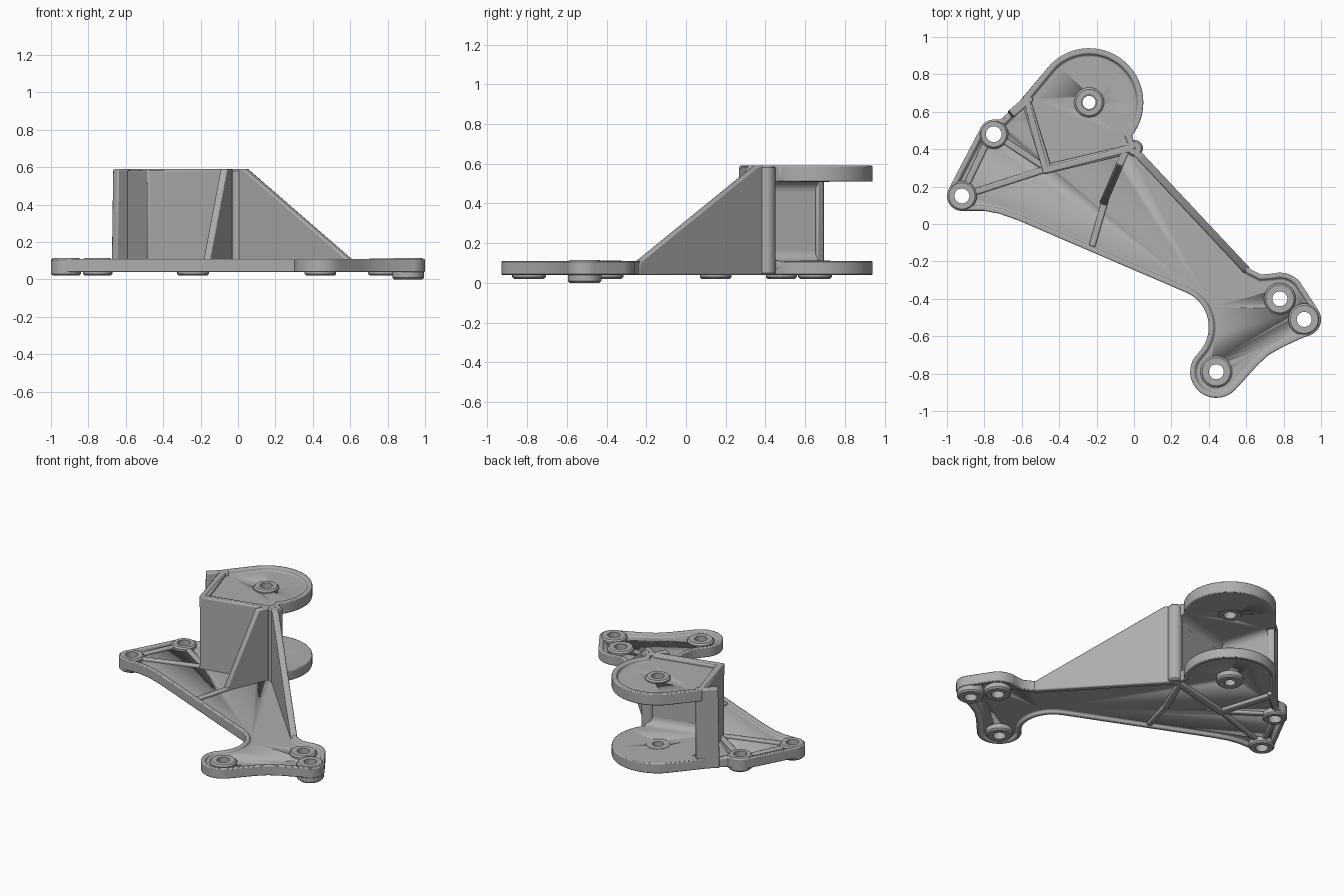
import bpy, bmesh, math
from mathutils import Vector

if "Cube" in bpy.data.objects:
    bpy.data.objects.remove(bpy.data.objects["Cube"])

grey = bpy.data.materials.new("cast grey")
grey.diffuse_color = (0.42, 0.42, 0.42, 1)
grey.use_nodes = True
grey.node_tree.nodes["Principled BSDF"].inputs["Base Color"].default_value = grey.diffuse_color


def arc(cx, cy, r, a0, a1, n=14):
    return [(cx + r * math.cos(math.radians(a0 + (a1 - a0) * i / n)),
             cy + r * math.sin(math.radians(a0 + (a1 - a0) * i / n))) for i in range(n + 1)]


def finish(name, bm, bevel=0.008):
    bmesh.ops.recalc_face_normals(bm, faces=bm.faces)
    me = bpy.data.meshes.new(name)
    bm.to_mesh(me)
    bm.free()
    me.materials.append(grey)
    ob = bpy.data.objects.new(name, me)
    bpy.context.collection.objects.link(ob)
    bpy.ops.object.select_all(action='DESELECT')
    ob.select_set(True)
    bpy.context.view_layer.objects.active = ob
    bpy.ops.object.shade_smooth_by_angle(angle=math.radians(40))
    if bevel:
        m = ob.modifiers.new("soft edges", 'BEVEL')
        m.width, m.segments, m.limit_method, m.angle_limit = bevel, 2, 'ANGLE', math.radians(50)
    return ob


def plate(name, pts, z0, z1, rim=0.03, top=0, bottom=0, bevel=0.008):
    """Extruded outline with optional recessed pockets above and below."""
    bm = bmesh.new()
    low = [bm.verts.new((x, y, z0)) for x, y in pts]
    high = [bm.verts.new((x, y, z1)) for x, y in pts]
    n = len(pts)
    faces = [bm.faces.new(low[::-1]), bm.faces.new(high)]
    for i in range(n):
        j = (i + 1) % n
        bm.faces.new((low[i], low[j], high[j], high[i]))
    bm.normal_update()
    for face, depth in zip(faces, (bottom, top)):
        if depth:
            bmesh.ops.inset_region(bm, faces=[face], thickness=rim, use_even_offset=True)
            bmesh.ops.inset_region(bm, faces=[face], thickness=0.008, depth=-depth,
                                   use_even_offset=True)
    return finish(name, bm, bevel)


def sheet(name, p, q, w, profile, bevel=0.008):
    """Upright slab of thickness w from p to q; profile is (distance, z)."""
    p, q = Vector(p), Vector(q)
    d = (q - p).normalized()
    side = Vector((-d.y, d.x)) * w / 2
    bm = bmesh.new()
    rows = []
    for s in (side, -side):
        rows.append([bm.verts.new(((p + d * t + s).x, (p + d * t + s).y, z)) for t, z in profile])
    n = len(profile)
    bm.faces.new(rows[0])
    bm.faces.new(rows[1][::-1])
    for i in range(n):
        j = (i + 1) % n
        bm.faces.new((rows[0][i], rows[1][i], rows[1][j], rows[0][j]))
    return finish(name, bm, bevel)


def bar(name, p, q, w, z0, z1):
    L = (Vector(q) - Vector(p)).length
    return sheet(name, p, q, w, [(0, z0), (L, z0), (L, z1), (0, z1)])


def ring(name, x, y, r, hole, z0, z1, n=32):
    """Boss with a through hole and softened rims."""
    c = 0.01
    prof = [(hole, z0), (r - c, z0), (r, z0 + c), (r, z1 - c), (r - c, z1), (hole, z1)]
    bm = bmesh.new()
    rows = [[bm.verts.new((x + a * math.cos(2 * math.pi * i / n),
                           y + a * math.sin(2 * math.pi * i / n), z)) for a, z in prof]
            for i in range(n)]
    for i in range(n):
        for k in range(6):
            a, b, l = rows[i], rows[(i + 1) % n], (k + 1) % 6
            bm.faces.new((a[k], b[k], b[l], a[l]))
    return finish(name, bm, 0)


def drill(ob, holes):
    for x, y, r in holes:
        c = plate("hole_cutter", arc(x, y, r, 0, 345, 23), -0.2, 0.9, bevel=0)
        c.hide_render = True
        c.hide_set(True)
        m = ob.modifiers.new("hole", 'BOOLEAN')
        m.operation, m.object, m.solver = 'DIFFERENCE', c, 'EXACT'


# Key points in plan
PIVOT = (-0.24, 0.65)
CORNER, PILLAR, TAB = (-0.465, 0.295), (0.0, 0.405), (-0.575, 0.65)
d_arc = arc(*PIVOT, 0.29, -38, 135, 32)

# bosses: name, x, y, outer radius, hole radius, bottom, top
bosses = [("left_boss", -0.92, 0.15, 0.08, 0.04, 0.02, 0.115),
          ("rear_boss", -0.75, 0.48, 0.078, 0.042, 0.02, 0.115),
          ("front_boss", 0.44, -0.79, 0.085, 0.04, 0.02, 0.108),
          ("right_boss", 0.91, -0.51, 0.085, 0.04, 0.0, 0.115),
          ("inner_boss", 0.78, -0.40, 0.085, 0.04, 0.02, 0.112),
          ("lower_pivot_boss", *PIVOT, 0.085, 0.035, 0.02, 0.112),
          ("upper_pivot_boss", *PIVOT, 0.08, 0.04, 0.508, 0.583)]
for b in bosses:
    ring(*b)

# Base plate with raised rims on both faces
outline = (arc(-0.92, 0.15, 0.08, 150, 270) + [(-0.80, 0.07), (-0.72, 0.055), (-0.62, 0.02)]
           + arc(0.2, -0.55, 0.2, 65, -42) + arc(0.44, -0.79, 0.14, 150, 315)
           + [(0.66, -0.755), (0.72, -0.70), (0.80, -0.655), (0.91, -0.605)]
           + arc(0.91, -0.51, 0.09, -70, 30) + arc(0.78, -0.40, 0.14, 40, 105)
           + [(0.68, -0.27), (0.62, -0.24), (0.035, 0.385), (0.0, 0.43)]
           + d_arc + [(-0.66, 0.60), (-0.70, 0.56)] + arc(-0.75, 0.48, 0.078, 85, 155))
base = plate("base_plate", outline, 0.04, 0.11, 0.025, 0.02, 0.02, bevel=0.006)
drill(base, [(x, y, h + 0.012) for _, x, y, _, h, _, _ in bosses[:6]])

# Clevis plates around the pivot
d_shape = [(-0.485, 0.268), (-0.02, 0.385), (0.005, 0.43)] + d_arc + [(-0.595, 0.675)]
lower = plate("lower_clevis_plate", d_shape, 0.065, 0.11)
drill(lower, [(*PIVOT, 0.047)])
upper = plate("upper_clevis_plate", d_shape, 0.51, 0.59, 0.03, 0.025, bevel=0.006)
drill(upper, [(*PIVOT, 0.052)])

# Upright walls joining the plates
bar("front_wall", (-0.487, 0.289), PILLAR, 0.05, 0.04, 0.585)
bar("left_wall", CORNER, TAB, 0.05, 0.04, 0.585)
sheet("end_flange", (-0.55, 0.68), (-0.66, 0.585), 0.045,
      [(0, 0.04), (0.15, 0.04), (0.14, 0.59), (0, 0.59)])
ring("corner_pillar", 0.003, 0.405, 0.045, 0.005, 0.04, 0.59)

# Coves where the walls meet the plates
for name, p, q in (("front_cove", CORNER, PILLAR), ("left_cove", TAB, CORNER)):
    p, q = Vector(p), Vector(q)
    d = (q - p).normalized()
    mid, nrm = (p + q) / 2, Vector((-d.y, d.x))
    for z, s in ((0.11, 1), (0.51, -1)):
        cove = [(0, z)] + [(t, z + s * h) for t, h in arc(0.075, 0.05, 0.05, 270, 180, 6)]
        cove += [(0, z + s * 0.05)]
        sheet(name, mid, mid + nrm, (q - p).length, cove, 0)

# Sloping gussets
L = math.hypot(0.595, 0.635)
sheet("long_gusset", (0.01, 0.385), (0.605, -0.25), 0.042,
      [(0, 0.04), (L, 0.04), (L, 0.10), (L - 0.02, 0.115), (0.05, 0.59), (0, 0.59)])
sheet("short_gusset", (-0.045, 0.39), (-0.165, 0.11), 0.04,
      [(0, 0.04), (0.31, 0.04), (0.31, 0.11), (0.08, 0.59), (0, 0.59)])

# Low ribs across the base
for name, p, q in (("left_rib", (-0.87, 0.165), CORNER),
                   ("rear_rib", (-0.70, 0.45), CORNER),
                   ("edge_rib", (-0.90, 0.20), (-0.79, 0.43)),
                   ("flange_rib", (-0.72, 0.53), (-0.62, 0.62)),
                   ("middle_rib", (-0.15, 0.14), (-0.225, -0.12))):
    bar(name, p, q, 0.035, 0.042, 0.107)
